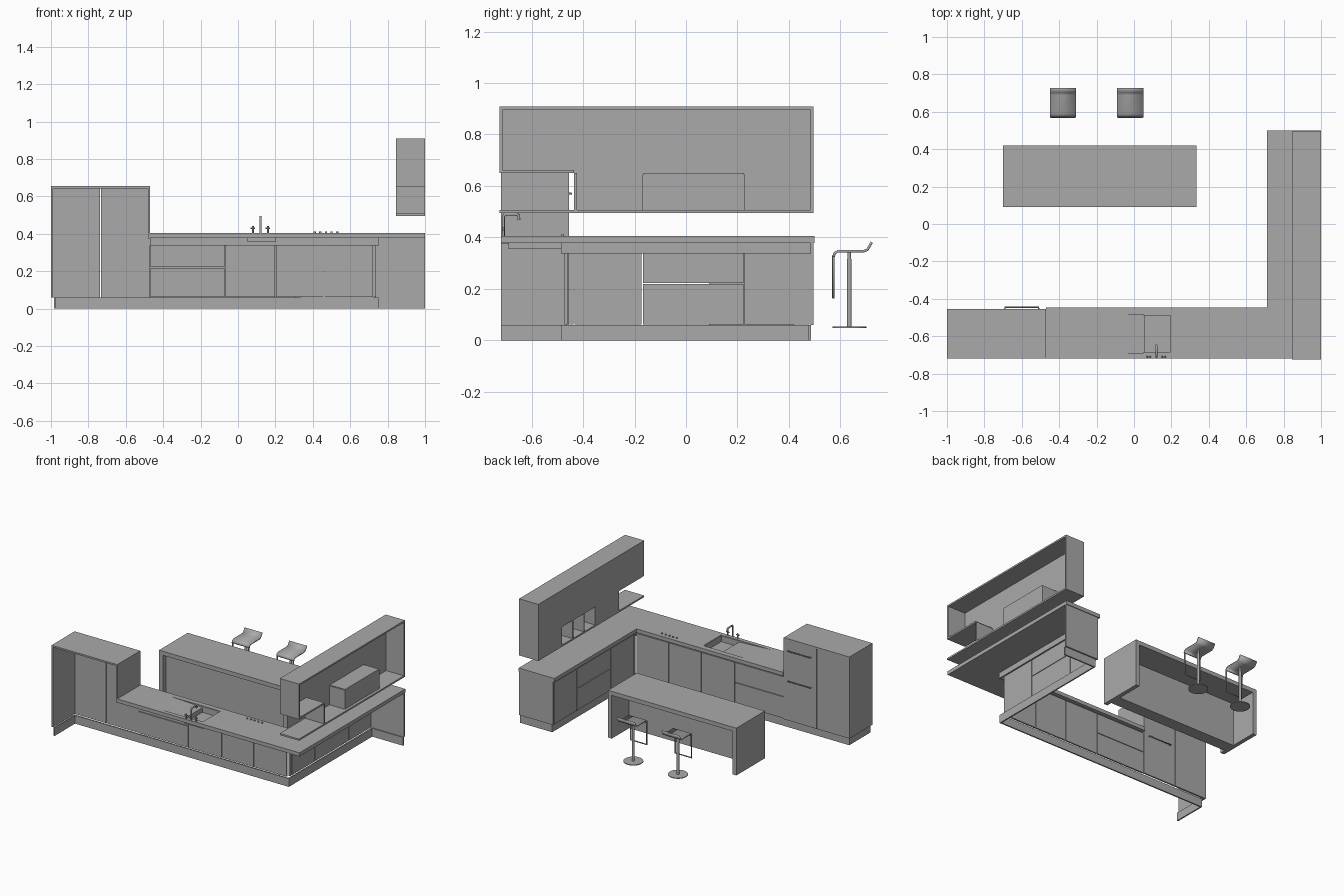
import bpy
import bmesh
import math
from mathutils import Matrix, Vector

default_cube = bpy.data.objects.get("Cube")
if default_cube:
    bpy.data.objects.remove(default_cube, do_unlink=True)

# One plain colour for everything
grey = bpy.data.materials.new("plain grey")
grey.use_nodes = True
colour = (0.4, 0.4, 0.4, 1.0)
grey.diffuse_color = colour
for node in grey.node_tree.nodes:
    if node.type == "BSDF_PRINCIPLED":
        node.inputs["Base Color"].default_value = colour

# Main levels and faces
BACK, FRONT = -0.72, -0.455       # long run, wall side and door side
WALL, INNER = 1.0, 0.725          # side run, wall side and door side
END = 0.495
PLINTH, DOOR_TOP, SLAB, TOP = 0.06, 0.367, 0.378, 0.405
PANEL = 0.012
TALL_LEFT, TALL_RIGHT, TALL_TOP = -1.0, -0.47, 0.655


def finish(name, bm):
    mesh = bpy.data.meshes.new(name)
    bm.to_mesh(mesh)
    bm.free()
    mesh.materials.append(grey)
    obj = bpy.data.objects.new(name, mesh)
    bpy.context.collection.objects.link(obj)
    return obj


def part(name, *boxes):
    """One object made of boxes, each given as x, y and z ranges."""
    bm = bmesh.new()
    for ranges in boxes:
        size = [high - low for low, high in ranges]
        middle = [(high + low) / 2 for low, high in ranges]
        place = Matrix.Translation(middle) @ Matrix.Diagonal((*size, 1.0))
        bmesh.ops.create_cube(bm, size=1, matrix=place)
    return finish(name, bm)


def smooth(obj):
    bpy.ops.object.select_all(action="DESELECT")
    obj.select_set(True)
    bpy.context.view_layer.objects.active = obj
    bpy.ops.object.shade_smooth_by_angle(angle=math.radians(40))


def cylinder(name, x, y, z, radius, height):
    bm = bmesh.new()
    bmesh.ops.create_cone(bm, cap_ends=True, segments=24, radius1=radius, radius2=radius,
                          depth=height, matrix=Matrix.Translation((x, y, z + height / 2)))
    smooth(finish(name, bm))


def tube(name, points, radius):
    curve = bpy.data.curves.new(name, "CURVE")
    curve.dimensions = "3D"
    curve.bevel_depth = radius
    curve.bevel_resolution = 2
    curve.use_fill_caps = True
    spline = curve.splines.new("POLY")
    spline.points.add(len(points) - 1)
    for point, place in zip(spline.points, points):
        point.co = (*place, 1)
    curve.materials.append(grey)
    obj = bpy.data.objects.new(name, curve)
    bpy.context.collection.objects.link(obj)


# Plinths
part("plinth",
     ((-0.985, 0.74), (-0.485, -0.475), (0, PLINTH)),
     ((0.74, 0.75), (-0.485, 0.485), (0, PLINTH)),
     ((0.74, WALL), (0.475, 0.485), (0, PLINTH)),
     ((-0.985, -0.975), (BACK, -0.475), (0, PLINTH)))

# Tall cabinet: open at the wall
part("tall_cabinet_shell",
     ((TALL_LEFT, TALL_LEFT + PANEL), (BACK, FRONT), (PLINTH, TALL_TOP)),
     ((TALL_RIGHT - PANEL, TALL_RIGHT), (BACK, FRONT), (TOP - 0.03, TALL_TOP)),
     ((TALL_LEFT, TALL_RIGHT), (BACK, FRONT), (TALL_TOP - PANEL, TALL_TOP)))
part("tall_cabinet_doors",
     ((TALL_LEFT + PANEL, -0.737), (FRONT - PANEL, FRONT), (PLINTH, TALL_TOP - PANEL)),
     ((-0.733, TALL_RIGHT), (FRONT - PANEL, FRONT), (PLINTH, TALL_TOP - PANEL)))
for level in (0.35, 0.57):
    tube("oven_handle", [(-0.69, FRONT, level), (-0.69, FRONT + 0.01, level),
                         (-0.51, FRONT + 0.01, level), (-0.51, FRONT, level)], 0.004)

# Base doors along the long run, the widest one split into drawers
edges = [TALL_RIGHT, -0.07, 0.2, 0.46, INNER]
gap = 0.002
for i, (low, high) in enumerate(zip(edges, edges[1:])):
    levels = [PLINTH, 0.22, DOOR_TOP] if i == 0 else [PLINTH, DOOR_TOP]
    for bottom, top in zip(levels, levels[1:]):
        part("long_run_door", ((low + gap, high - gap), (FRONT - PANEL - 0.006, FRONT - 0.006),
                               (bottom + gap, top - gap)))

# Base doors along the side run
edges = [FRONT, -0.435, -0.17, 0.225, END - PANEL]
for i, (low, high) in enumerate(zip(edges, edges[1:])):
    levels = [PLINTH, 0.22, DOOR_TOP] if i == 2 else [PLINTH, DOOR_TOP]
    for bottom, top in zip(levels, levels[1:]):
        part("side_run_door", ((INNER, INNER + PANEL), (low + gap, high - gap),
                               (bottom + gap, top - gap)))
part("side_run_end_panel", ((INNER, WALL), (END - PANEL, END), (PLINTH, SLAB)))

# Recessed grip channel behind the door tops
part("grip_channel",
     ((TALL_RIGHT, INNER + 0.02), (FRONT - 0.03, FRONT - 0.02), (DOOR_TOP - 0.03, SLAB)),
     ((INNER + 0.02, INNER + 0.03), (FRONT - 0.03, END - PANEL), (DOOR_TOP - 0.03, SLAB)))

# Worktop with an opening for the sink and drainer
DRAIN, BOWL, BOWL_END = -0.2, 0.05, 0.2
SINK_BACK, SINK_FRONT = -0.69, -0.485
slab = (SLAB, TOP)
part("worktop",
     ((TALL_RIGHT, DRAIN), (BACK, -0.447), slab),
     ((BOWL_END, WALL), (BACK, -0.447), slab),
     ((DRAIN, BOWL_END), (BACK, SINK_BACK), slab),
     ((DRAIN, BOWL_END), (SINK_FRONT, -0.447), slab),
     ((0.712, WALL), (-0.447, 0.5), slab))

# Sloping drainer
bm = bmesh.new()
outline = [(DRAIN, TOP), (BOWL, TOP - 0.012), (BOWL, SLAB), (DRAIN, SLAB)]
face = bm.faces.new([bm.verts.new((x, SINK_BACK, z)) for x, z in outline])
result = bmesh.ops.extrude_face_region(bm, geom=[face])
moved = [v for v in result["geom"] if isinstance(v, bmesh.types.BMVert)]
bmesh.ops.translate(bm, verts=moved, vec=Vector((0, SINK_FRONT - SINK_BACK, 0)))
bmesh.ops.recalc_face_normals(bm, faces=bm.faces)
finish("drainer", bm)

# Sink bowl
depth, rim, wall = 0.355, TOP - 0.002, 0.005
part("sink_bowl",
     ((BOWL, BOWL_END), (SINK_BACK, SINK_FRONT), (depth, depth + wall)),
     ((BOWL, BOWL + wall), (SINK_BACK, SINK_FRONT), (depth, TOP - 0.012)),
     ((BOWL_END - wall, BOWL_END), (SINK_BACK, SINK_FRONT), (depth, rim)),
     ((BOWL, BOWL_END), (SINK_BACK, SINK_BACK + wall), (depth, rim)),
     ((BOWL, BOWL_END), (SINK_FRONT - wall, SINK_FRONT), (depth, rim)))

# Tap with two handles
tap = 0.12
tube("tap_spout", [(tap, -0.71, TOP), (tap, -0.71, 0.48), (tap, -0.704, 0.49),
                   (tap, -0.66, 0.49), (tap, -0.65, 0.485), (tap, -0.65, 0.47)], 0.006)
for side in (-0.04, 0.04):
    cylinder("tap_handle_post", tap + side, -0.71, TOP, 0.005, 0.035)
    tube("tap_handle", [(tap + side - 0.012, -0.71, 0.43), (tap + side + 0.012, -0.71, 0.43)], 0.004)

# Hob knobs
for i in range(5):
    cylinder("hob_knob", 0.41 + i * 0.03, -0.48, TOP, 0.006, 0.007)

# Wall cabinet, open at the wall, with an open corner shelf
NEAR, FAR, LOW, HIGH = 0.845, WALL, 0.495, 0.908
START, CORNER, SHELF = -0.725, -0.435, 0.65
CELL_START, CELL_END = -0.165, 0.225
face_x = (NEAR, NEAR + PANEL)
deep = (NEAR, FAR)
part("wall_cabinet_shell",
     (deep, (START, END), (HIGH - PANEL, HIGH)),
     (deep, (END - PANEL, END), (LOW, HIGH)),
     (deep, (START, START + PANEL), (SHELF, HIGH)),
     (deep, (CORNER, CORNER + PANEL), (LOW, SHELF)),
     (deep, (START, CORNER), (SHELF, SHELF + PANEL)),
     (deep, (START, END), (LOW, LOW + PANEL)))
part("wall_cabinet_front",
     (face_x, (START, END), (SHELF, HIGH)),
     (face_x, (CORNER, CELL_START), (LOW, SHELF)),
     (face_x, (CELL_END, END), (LOW, SHELF)))

# Three open cells set into the wall cabinet
cell_back = 0.98
cell_z = (LOW, SHELF - 0.005)
cell_width = (CELL_END - CELL_START) / 3
dividers = [CELL_START + i * cell_width for i in range(4)]
part("display_cells",
     ((cell_back - 0.006, cell_back), (CELL_START, CELL_END), cell_z),
     ((NEAR, cell_back), (CELL_START, CELL_END), (cell_z[1] - 0.006, SHELF)),
     *[((NEAR, cell_back), (y - 0.004, y + 0.004), cell_z) for y in dividers])

# Island with slab ends and a recessed body
LEFT, RIGHT, NEAR_Y, FAR_Y, FLOOR, ISLAND = -0.7, 0.335, 0.09, 0.42, 0.045, 0.39
leg = 0.03
part("island_top", ((LEFT, RIGHT), (NEAR_Y, FAR_Y), (ISLAND - leg, ISLAND)))
part("island_ends",
     ((LEFT, LEFT + leg), (NEAR_Y, FAR_Y), (FLOOR, ISLAND - leg)),
     ((RIGHT - leg, RIGHT), (NEAR_Y, FAR_Y), (FLOOR, ISLAND - leg)))
part("island_body", ((LEFT + leg, RIGHT - leg), (0.13, 0.22), (FLOOR, ISLAND - leg)))

# Stools: curved seat, footrest loop, stem and disc foot
seat_path = [(0.574, 0.325), (0.577, 0.338), (0.59, 0.346), (0.69, 0.346),
             (0.705, 0.352), (0.722, 0.381)]
half = 0.07
for x in (-0.38, -0.02):
    bm = bmesh.new()
    rows = [[bm.verts.new((x + s * half, y, z)) for s in (-1, 1)] for y, z in seat_path]
    for a, b in zip(rows, rows[1:]):
        bm.faces.new((a[0], a[1], b[1], b[0]))
    seat = finish("stool_seat", bm)
    thick = seat.modifiers.new("thickness", "SOLIDIFY")
    thick.thickness = 0.01
    thick.offset = 0
    smooth(seat)
    inset = half - 0.005
    tube("stool_footrest", [(x - inset, 0.573, 0.33), (x - inset, 0.573, 0.165),
                            (x + inset, 0.573, 0.165), (x + inset, 0.573, 0.33)], 0.005)
    cylinder("stool_stem", x, 0.635, 0.05, 0.009, 0.265)
    cylinder("stool_stem_collar", x, 0.635, 0.31, 0.007, 0.035)
    cylinder("stool_foot", x, 0.635, 0.048, 0.066, 0.005)
